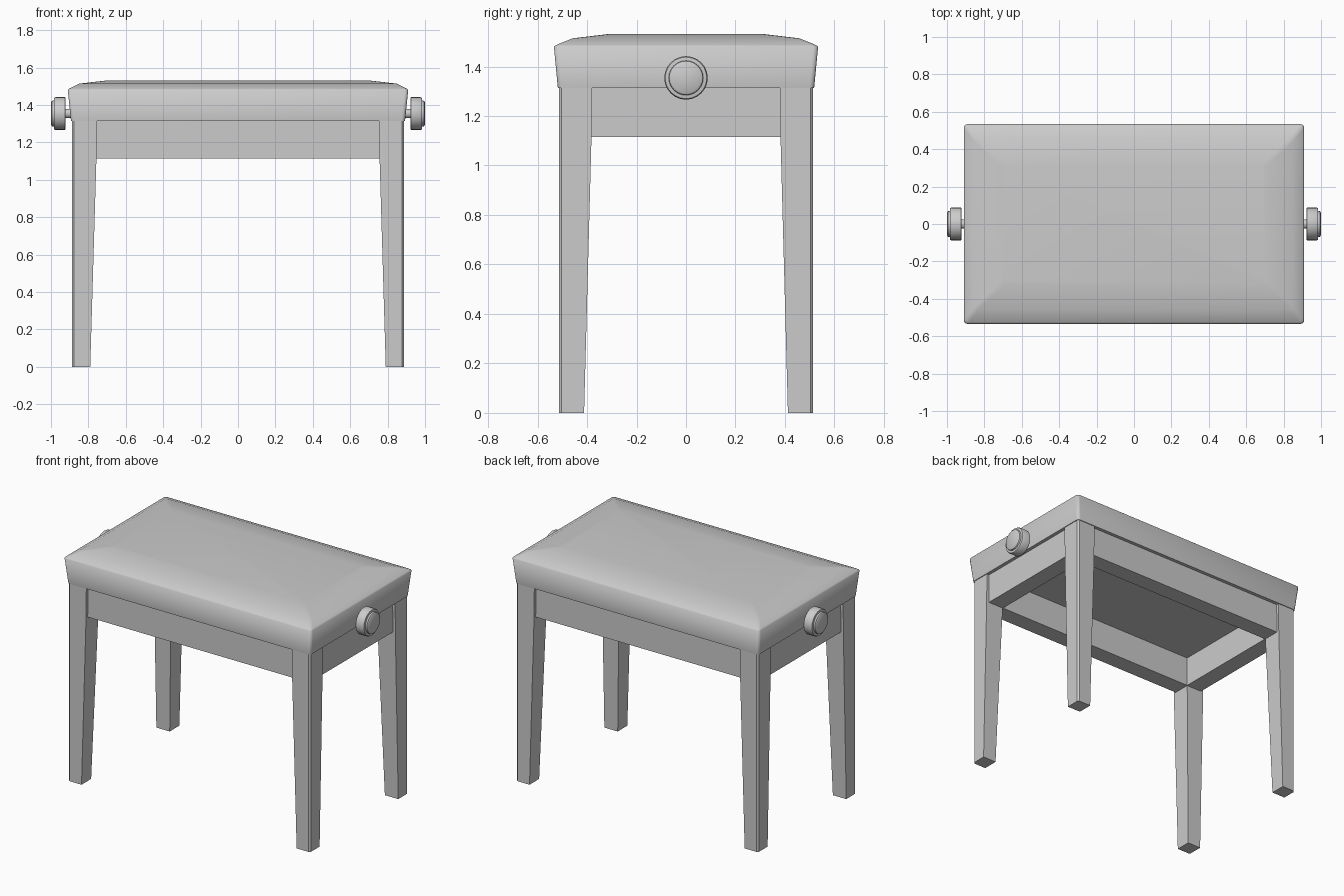
import bpy, bmesh, math

if "Cube" in bpy.data.objects:
    bpy.data.objects.remove(bpy.data.objects["Cube"])


def make_object(name, rings, mirror=(False, False), smooth=None):
    """Loft closed rings of points, cap both ends, optionally mirror."""
    bm = bmesh.new()
    loops = [[bm.verts.new(p) for p in ring] for ring in rings]
    for a, b in zip(loops, loops[1:]):
        for i in range(len(a)):
            j = (i + 1) % len(a)
            bm.faces.new((a[i], a[j], b[j], b[i]))
    bm.faces.new(loops[0][::-1])
    bm.faces.new(loops[-1])
    bmesh.ops.recalc_face_normals(bm, faces=bm.faces)
    mesh = bpy.data.meshes.new(name)
    bm.to_mesh(mesh)
    bm.free()
    ob = bpy.data.objects.new(name, mesh)
    bpy.context.collection.objects.link(ob)
    if any(mirror):
        mod = ob.modifiers.new("mirror", "MIRROR")
        mod.use_axis = (mirror[0], mirror[1], False)
        mod.use_mirror_merge = False
    if smooth:
        bpy.ops.object.select_all(action="DESELECT")
        ob.select_set(True)
        bpy.context.view_layer.objects.active = ob
        bpy.ops.object.shade_smooth_by_angle(angle=math.radians(smooth))
    return ob


def rounded_rect(hx, hy, z, r, steps=4):
    pts = []
    for k, (sx, sy) in enumerate(((1, 1), (-1, 1), (-1, -1), (1, -1))):
        for i in range(steps + 1):
            a = math.pi / 2 * (k + i / steps)
            pts.append((sx * (hx - r) + r * math.cos(a),
                        sy * (hy - r) + r * math.sin(a), z))
    return pts


def rect(x0, x1, y0, y1, z):
    return [(x0, y0, z), (x1, y0, z), (x1, y1, z), (x0, y1, z)]


# Padded seat: flared sides, softly domed top
seat_profile = [(0.893, 0.518, 1.313, 0.02), (0.91, 0.534, 1.48, 0.02),
                (0.902, 0.525, 1.487, 0.02), (0.85, 0.458, 1.514, 0.02),
                (0.70, 0.316, 1.531, 0.02)]
make_object("seat", [rounded_rect(*p) for p in seat_profile], smooth=75)

# Tapered legs with a chamfered outer corner
X, Y, C = 0.888, 0.513, 0.01
leg_rings = []
for z, ix, iy in ((0, 0.79, 0.412), (1.115, 0.757, 0.382), (1.313, 0.755, 0.38)):
    leg_rings.append([(ix, iy, z), (X, iy, z), (X, Y - C, z), (X - C, Y, z), (ix, Y, z)])
make_object("legs", leg_rings, mirror=(True, True))

# Aprons, set back slightly from the leg faces
Z0, Z1 = 1.115, 1.313
make_object("long_aprons", [rect(-0.757, 0.757, -0.495, -0.38, z) for z in (Z0, Z1)],
            mirror=(False, True))
make_object("short_aprons", [rect(0.755, 0.87, -0.382, 0.382, z) for z in (Z0, Z1)],
            mirror=(True, False))

# Height adjusting knobs on short shafts
knob_profile = [(0.88, 0.025), (0.922, 0.025), (0.922, 0.084), (0.926, 0.088),
                (0.975, 0.088), (0.983, 0.084), (0.985, 0.07), (0.995, 0.068),
                (1.0, 0.06)]
N = 24
knob_rings = [[(x, r * math.cos(2 * math.pi * i / N),
                1.354 + r * math.sin(2 * math.pi * i / N)) for i in range(N)]
              for x, r in knob_profile]
make_object("knobs", knob_rings, mirror=(True, False), smooth=35)
